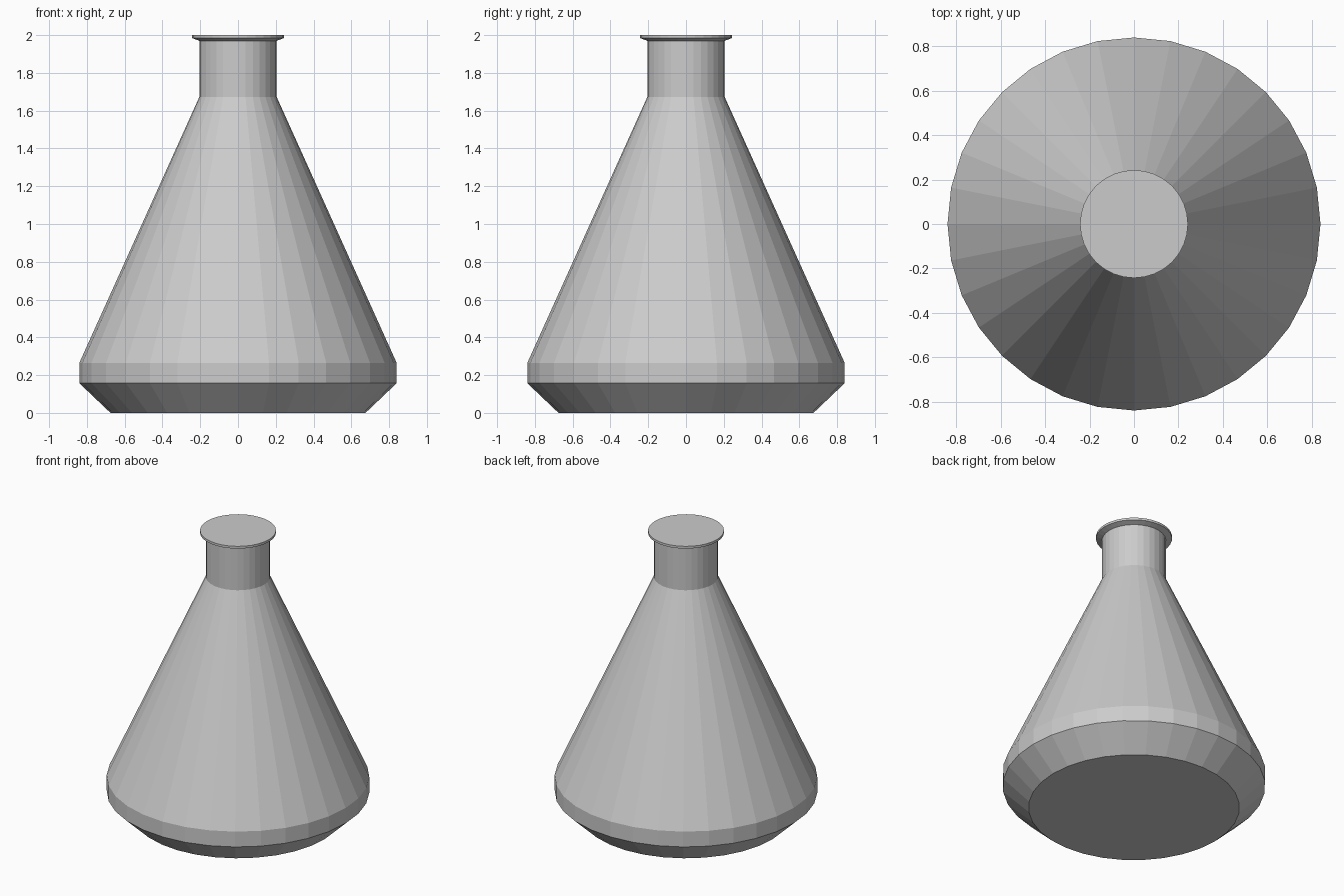
import bpy, bmesh
from math import cos, sin, tau

if "Cube" in bpy.data.objects:
    bpy.data.objects.remove(bpy.data.objects["Cube"])

SIDES = 32


def lathe(name, profile):
    """Turn (radius, z) points into a closed, capped, faceted solid."""
    bm = bmesh.new()
    rings = [[bm.verts.new((r * cos(tau * i / SIDES), r * sin(tau * i / SIDES), z))
              for i in range(SIDES)] for r, z in profile]
    for low, high in zip(rings, rings[1:]):
        for i in range(SIDES):
            j = (i + 1) % SIDES
            bm.faces.new((low[i], low[j], high[j], high[i]))
    bm.faces.new(rings[0][::-1])
    bm.faces.new(rings[-1])
    mesh = bpy.data.meshes.new(name)
    bm.to_mesh(mesh)
    bm.free()
    obj = bpy.data.objects.new(name, mesh)
    bpy.context.collection.objects.link(obj)
    return obj


# Conical flask: bevelled foot, short wall, cone, neck, flared lip
lathe("flask", [
    (0.675, 0.0),
    (0.84, 0.157),
    (0.84, 0.265),
    (0.205, 1.672),
    (0.205, 1.97),
    (0.243, 1.984),
    (0.243, 2.0),
])
